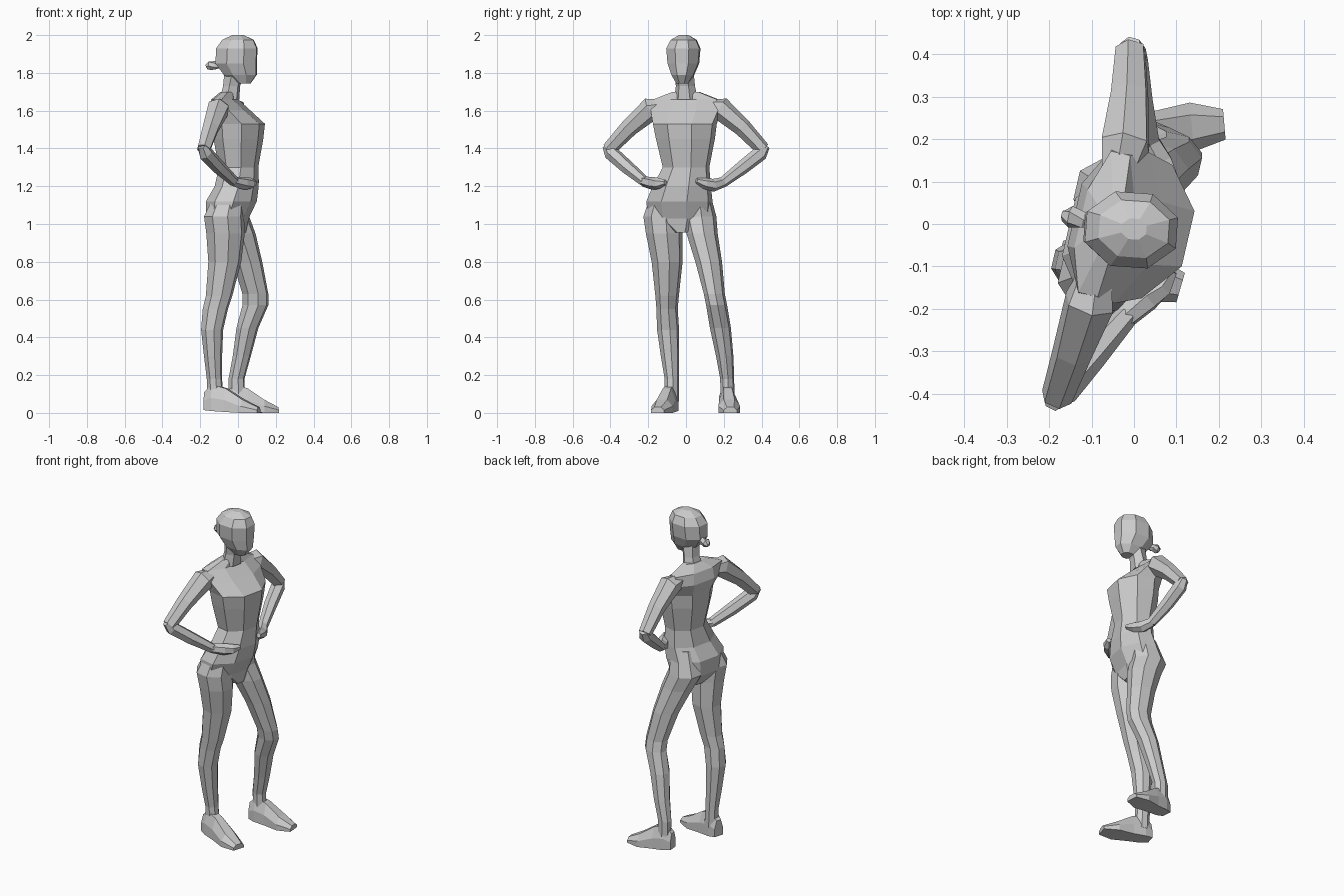
import bpy, bmesh, math
from mathutils import Vector

YAW = math.radians(-13)


def loft(name, rings):
    """Skin a list of equal-length vertex rings, capped at both ends, flat shaded."""
    bm = bmesh.new()
    loops = [[bm.verts.new(p) for p in ring] for ring in rings]
    n = len(loops[0])
    for a, b in zip(loops, loops[1:]):
        for i in range(n):
            j = (i + 1) % n
            bm.faces.new((a[i], a[j], b[j], b[i]))
    bm.faces.new(loops[0])
    bm.faces.new(loops[-1])
    bmesh.ops.recalc_face_normals(bm, faces=bm.faces)
    mesh = bpy.data.meshes.new(name)
    bm.to_mesh(mesh)
    bm.free()
    obj = bpy.data.objects.new(name, mesh)
    bpy.context.collection.objects.link(obj)
    return obj


def level(z, cx, cy, depth, width, n=8, yaw=YAW):
    """Horizontal n-sided ring, flat side to the figure's front (+x)."""
    k = 1 / math.cos(math.pi / n) ** 0.7
    pts = []
    for i in range(n):
        t = 2 * math.pi * (i + 0.5) / n
        u, v = depth * k * math.cos(t), width * k * math.sin(t)
        pts.append((cx + u * math.cos(yaw) - v * math.sin(yaw),
                    cy + u * math.sin(yaw) + v * math.cos(yaw), z))
    return pts


def body(name, rows, n=8, yaw=YAW):
    return loft(name, [level(*r, n=n, yaw=yaw) for r in rows])


def limb(name, path, n=6):
    """Tube through (x, y, z, radius) points."""
    pts = [Vector(p[:3]) for p in path]
    rings = []
    for i, p in enumerate(path):
        d = (pts[min(i + 1, len(pts) - 1)] - pts[max(i - 1, 0)]).normalized()
        a = d.cross(Vector((1, 0.2, 0))).normalized()
        b = d.cross(a)
        rings.append([pts[i] + p[3] * (a * math.cos(2 * math.pi * k / n)
                                       + b * math.sin(2 * math.pi * k / n)) for k in range(n)])
    return loft(name, rings)


def foot(name, heel, toe):
    """Wedge foot from heel to toe: (distance fraction, half width, sole z, height)."""
    h, t = Vector((*heel, 0)), Vector((*toe, 0))
    side = (t - h).normalized().cross(Vector((0, 0, 1)))
    rings = []
    for f, w, z, top in ((0, .03, .015, .11), (.15, .042, .01, .15), (.4, .045, .005, .13),
                         (.72, .058, 0, .07), (1, .036, 0, .03)):
        c = h.lerp(t, f)
        rings.append([c + side * s * w + Vector((0, 0, q)) for s, q in
                      ((-1, z), (1, z), (1, z + .5 * (top - z)), (.5, top), (-.5, top), (-1, z + .5 * (top - z)))])
    return loft(name, rings)


# Torso from crotch to neck base
body("torso", [
    (.955, -.03, -.01, .07, .05), (1.03, -.055, -.035, .102, .165), (1.12, -.035, -.035, .125, .172),
    (1.2, -.007, -.022, .108, .152), (1.3, .003, 0, .098, .12), (1.45, .002, -.003, .124, .152),
    (1.53, .003, -.006, .131, .165), (1.60, -.045, 0, .1, .187), (1.66, -.07, 0, .058, .175),
    (1.70, -.052, 0, .035, .07)])

# Neck and head
body("neck", [(1.66, -.045, 0, .048, .058), (1.73, -.034, -.003, .042, .047), (1.80, -.02, -.01, .05, .047)], n=6)
body("head", [
    (1.745, .03, -.02, .038, .032), (1.79, .012, -.017, .088, .06), (1.85, -.01, -.014, .11, .083),
    (1.93, -.006, -.014, .11, .09), (1.975, .0, -.012, .084, .068), (2.0, .0, -.012, .03, .025)],
    yaw=math.radians(-4))
limb("hair_bun", [(-.10, .005, 1.838, .014), (-.12, .01, 1.84, .022), (-.15, .017, 1.838, .026), (-.166, .02, 1.83, .014)])

# Arms with hands on the hips, shoulders sunk into the torso
limb("right_arm", [
    (-.085, -.09, 1.625, .035), (-.105, -.185, 1.61, .062), (-.145, -.30, 1.51, .048),
    (-.182, -.408, 1.395, .038)])
limb("right_forearm", [
    (-.19, -.418, 1.415, .026), (-.172, -.395, 1.375, .04), (-.10, -.31, 1.30, .037),
    (-.02, -.22, 1.225, .028)])
limb("right_hand", [(-.025, -.225, 1.225, .027), (.03, -.175, 1.215, .034), (.065, -.145, 1.215, .03), (.09, -.11, 1.22, .014)])
limb("left_arm", [
    (-.045, .09, 1.625, .035), (-.02, .185, 1.61, .062), (-.01, .30, 1.51, .048),
    (-.008, .408, 1.395, .038)])
limb("left_forearm", [
    (-.008, .42, 1.415, .026), (-.004, .395, 1.375, .04), (.01, .30, 1.30, .037),
    (.035, .195, 1.22, .028)])
limb("left_hand", [(.032, .20, 1.222, .027), (.06, .145, 1.205, .034), (.08, .10, 1.215, .03), (.10, .055, 1.23, .014)])

# Legs: hips blend into the torso, the left leg steps forward
body("right_leg", [
    (1.18, -.04, -.10, .07, .075), (1.04, -.074, -.123, .102, .098), (.95, -.066, -.116, .098, .092),
    (.8, -.07, -.1, .084, .078), (.62, -.10, -.1, .068, .059), (.55, -.12, -.1, .065, .053),
    (.44, -.137, -.095, .056, .056), (.3, -.132, -.085, .046, .046),
    (.18, -.125, -.075, .039, .036), (.06, -.118, -.075, .042, .036)])
body("left_leg", [
    (1.18, -.02, .055, .07, .065), (1.04, -.042, .07, .098, .086), (.95, -.002, .085, .092, .078),
    (.8, .05, .12, .076, .067), (.63, .092, .15, .067, .052), (.57, .092, .162, .067, .052),
    (.45, .05, .182, .056, .053), (.3, .02, .205, .046, .044),
    (.18, -.008, .218, .041, .035), (.06, -.005, .22, .042, .035)])
foot("right_foot", (-.175, -.068), (.11, -.15))
foot("left_foot", (-.06, .212), (.213, .235))
